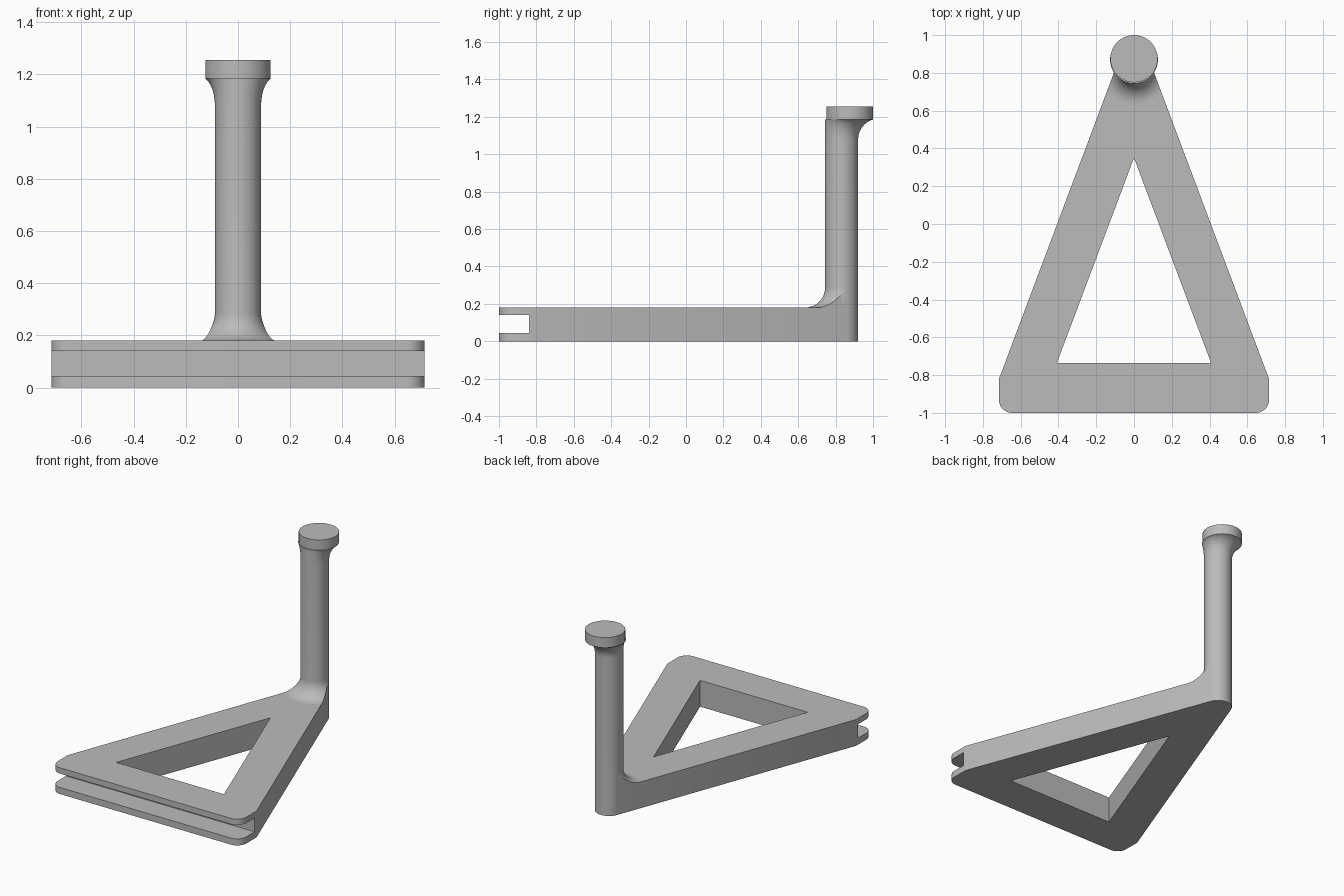
import bpy, bmesh
from math import sin, cos, acos, atan, pi, radians
from mathutils import Vector

if "Cube" in bpy.data.objects:
    bpy.data.objects.remove(bpy.data.objects["Cube"])

SEG = 128
POST_Y, POST_R = 0.832, 0.0885     # post axis and radius
BASE_H = 0.18                      # base thickness
FILLET = 0.107                     # fillet at the foot of the post
FLARE_R, FLARE_Z = 0.11, 1.08      # flare under the cap
CAP_Y, CAP_R, CAP_Z, TOP_Z = 0.875, 0.125, 1.185, 1.255
PHI = atan(0.375)                  # direction the slanted sides face

grey = bpy.data.materials.new("plain grey")
grey.use_nodes = True
grey.diffuse_color = (0.5, 0.5, 0.5, 1)
grey.node_tree.nodes["Principled BSDF"].inputs["Base Color"].default_value = (0.5, 0.5, 0.5, 1)


def make_object(name, bm):
    bmesh.ops.recalc_face_normals(bm, faces=bm.faces)
    mesh = bpy.data.meshes.new(name)
    bm.to_mesh(mesh)
    bm.free()
    mesh.materials.append(grey)
    obj = bpy.data.objects.new(name, mesh)
    bpy.context.collection.objects.link(obj)
    return obj


def activate(obj):
    bpy.ops.object.select_all(action='DESELECT')
    obj.select_set(True)
    bpy.context.view_layer.objects.active = obj


def prism(name, points, z0, z1):
    bm = bmesh.new()
    face = bm.faces.new([bm.verts.new((x, y, z0)) for x, y in points])
    top = bmesh.ops.extrude_face_region(bm, geom=[face])["geom"]
    verts = [v for v in top if isinstance(v, bmesh.types.BMVert)]
    bmesh.ops.translate(bm, verts=verts, vec=(0, 0, z1 - z0))
    return make_object(name, bm)


def loft(name, rings):
    bm = bmesh.new()
    loops = [[bm.verts.new(p) for p in ring] for ring in rings]
    for a, b in zip(loops, loops[1:]):
        for i in range(len(a)):
            j = (i + 1) % len(a)
            bm.faces.new((a[i], a[j], b[j], b[i]))
    bm.faces.new(loops[0])
    bm.faces.new(loops[-1])
    bmesh.ops.remove_doubles(bm, verts=bm.verts, dist=0.00005)
    return make_object(name, bm)


def cut(obj, cutter):
    cutter.hide_render = True
    mod = obj.modifiers.new("cut", 'BOOLEAN')
    mod.operation = 'DIFFERENCE'
    mod.solver = 'EXACT'
    mod.object = cutter
    activate(obj)
    bpy.ops.object.modifier_apply(modifier=mod.name)
    bpy.data.objects.remove(cutter)


def smooth(obj):
    activate(obj)
    bpy.ops.object.shade_smooth_by_angle(angle=radians(25))


def arc(cx, cy, r, start, end, steps):
    return [(cx + r * cos(start + (end - start) * i / steps),
             cy + r * sin(start + (end - start) * i / steps)) for i in range(steps + 1)]


# Base: triangular frame, rounded at the back around the post
half = arc(0.645, -0.93, 0.07, -pi / 2, 0, 12) + [(0.715, -0.82)]
back = arc(0, POST_Y, POST_R, PHI, pi - PHI, 48)
outline = half + back + [(-x, y) for x, y in reversed(half)]
base = prism("base_frame", outline, 0, BASE_H)
cut(base, prism("opening_cutter", [(-0.408, -0.735), (0.408, -0.735), (0, 0.35)], -0.1, 0.3))
cut(base, prism("slot_cutter", [(-1, -1.2), (1, -1.2), (1, -0.84), (-1, -0.84)], 0.045, 0.14))
smooth(base)


# Post: filleted foot trimmed flush with the base sides, flared top
def reach(t):
    """Distance from the post axis to the base edge in direction t."""
    if PHI <= t <= pi - PHI:
        return POST_R
    limits = [POST_R + FILLET]
    for normal in (PHI, pi - PHI):
        c = cos(t - normal)
        if c > 0.01:
            limits.append(POST_R / c)
    return min(limits)


def post_column(t, steps=12):
    limit = reach(t)
    pts = [(limit, BASE_H, POST_Y)]
    widest = acos(max(0, min(1, (POST_R + FILLET - limit) / FILLET)))
    for i in range(steps + 1):
        a = widest * (1 - i / steps)
        pts.append((POST_R + FILLET * (1 - cos(a)), BASE_H + FILLET * (1 - sin(a)), POST_Y))
    for i in range(steps + 1):
        a = radians(72) * i / steps
        grow = FLARE_R * (1 - cos(a)) / 2
        pts.append((POST_R + grow, FLARE_Z + FLARE_R * sin(a), POST_Y + grow))
    return [Vector((r * cos(t), y + r * sin(t), z)) for r, z, y in pts]


columns = [post_column(2 * pi * i / SEG) for i in range(SEG)]
smooth(loft("post", list(zip(*columns))))

# Cap: round disc on top of the post
disc = arc(0, CAP_Y, CAP_R, 0, 2 * pi * (SEG - 1) / SEG, SEG - 1)
smooth(prism("cap_disc", disc, CAP_Z, TOP_Z))
